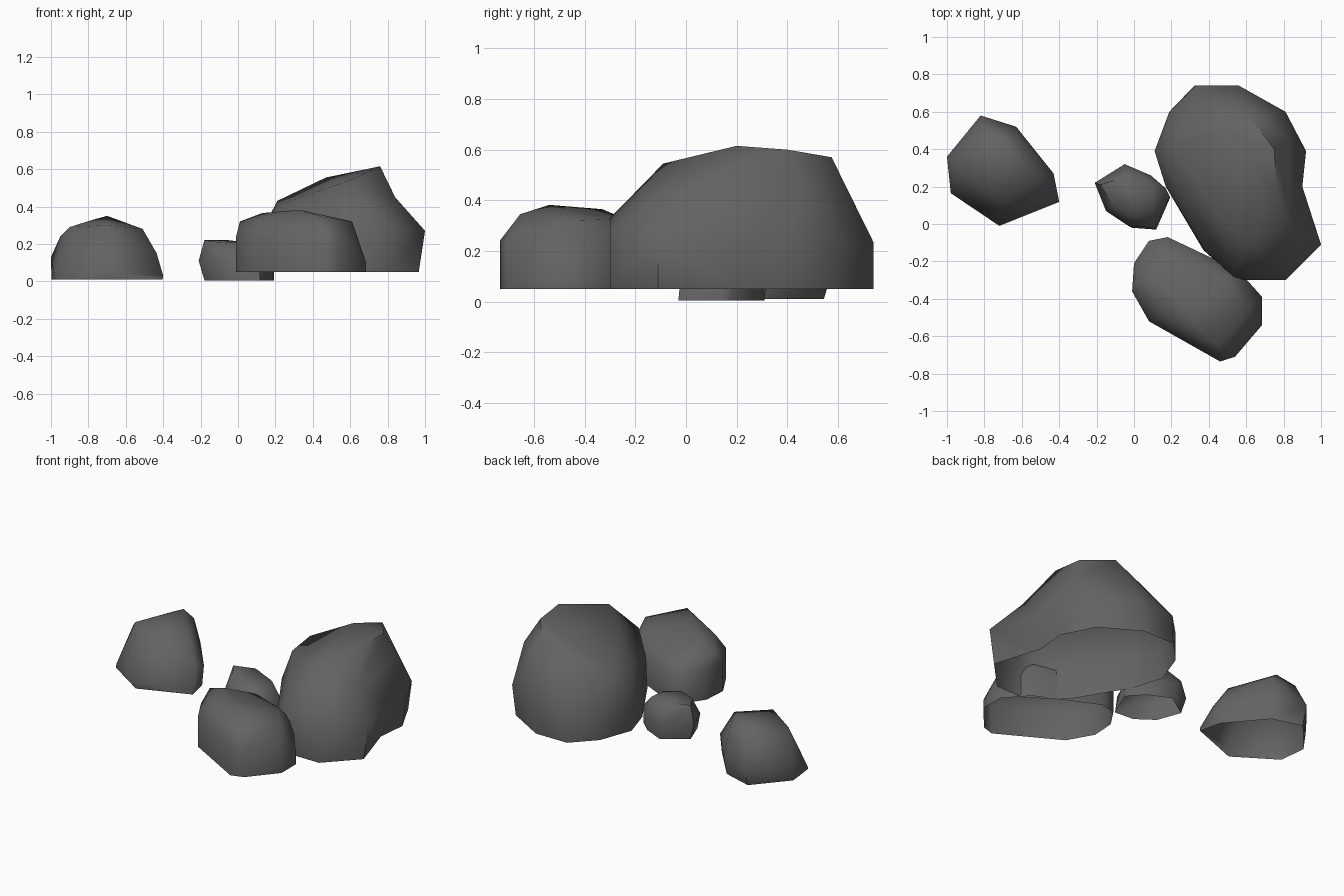
import bpy, bmesh
from mathutils import Vector

if "Cube" in bpy.data.objects:
    bpy.data.objects.remove(bpy.data.objects["Cube"])

stone = bpy.data.materials.new("dark grey stone")
stone.diffuse_color = (0.13, 0.122, 0.128, 1)
stone.use_nodes = True
stone.node_tree.nodes["Principled BSDF"].inputs["Base Color"].default_value = stone.diffuse_color


def rock(name, outline, waist, base, taper, crown, folds=()):
    """Boulder: hull of a base ring, a waist ring and crown points, open underneath.
    outline points may carry their own waist height; taper = base ring scale x, y, shift x, y;
    folds = (hull point, pressed-in point)."""
    n = len(outline)
    cx = sum(p[0] for p in outline) / n
    cy = sum(p[1] for p in outline) / n
    sx, sy, dx, dy = taper
    bm = bmesh.new()
    for x, y, *z in outline:
        bm.verts.new((x, y, z[0] if z else waist))
        bm.verts.new((cx + (x - cx) * sx + dx, cy + (y - cy) * sy + dy, base))
    for p in crown:
        bm.verts.new(p)
    for start, end in folds:
        bm.verts.new(start)
    bmesh.ops.convex_hull(bm, input=bm.verts[:])
    bmesh.ops.delete(bm, geom=[v for v in bm.verts if not v.link_faces], context='VERTS')
    bmesh.ops.recalc_face_normals(bm, faces=bm.faces[:])
    # press the fold points inwards to make hollows
    for start, end in folds:
        for v in bm.verts:
            if (v.co - Vector(start)).length < 0.001:
                v.co = Vector(end)
    # open underside
    under = [f for f in bm.faces if all(abs(v.co.z - base) < 0.002 for v in f.verts)]
    bmesh.ops.delete(bm, geom=under, context='FACES')
    me = bpy.data.meshes.new(name)
    bm.to_mesh(me)
    bm.free()
    me.materials.append(stone)
    ob = bpy.data.objects.new(name, me)
    bpy.context.collection.objects.link(ob)
    bpy.ops.object.select_all(action='DESELECT')
    ob.select_set(True)
    bpy.context.view_layer.objects.active = ob
    bpy.ops.object.shade_smooth_by_angle(angle=1.05)


# Left boulder
rock("left_rock",
     [(-.82, .58), (-.63, .52), (-.43, .27), (-.40, .12, .03), (-.72, -.01, .05), (-.98, .17, .03), (-1, .36)],
     .13, .01, (.99, .93, 0, -.015),
     [(-.95, .30, .24), (-.90, .25, .29), (-.70, .12, .30), (-.51, .24, .28), (-.435, .19, .15),
      (-.70, .45, .35), (-.79, .35, .325), (-.80, .50, .29), (-.64, .47, .30)])

# Small pebble in the middle
rock("small_rock",
     [(-.21, .22), (-.05, .32), (.09, .26), (.17, .19), (.19, .15), (.11, -.02), (-.03, -.01), (-.15, .07)],
     .11, .005, (.93, 1, .015, -.01),
     [(-.18, .21, .22), (-.05, .25, .22), (0, .05, .205), (.10, .08, .19), (.10, .2, .2), (-.11, .10, .21)])

# Front boulder
rock("front_rock",
     [(.18, -.07), (.08, -.09), (0, -.21), (-.01, -.36), (.08, -.52), (.26, -.62), (.46, -.735),
      (.54, -.71), (.685, -.54, .10), (.685, -.39, .10), (.56, -.25), (.36, -.16)],
     .24, .05, (1, 1, 0, 0),
     [(.01, -.30, .32), (.13, -.33, .365), (.33, -.54, .382), (.30, -.43, .37), (.61, -.46, .32),
      (.50, -.30, .325), (.20, -.18, .30), (.45, -.655, .345), (.13, -.48, .33)])

# Large sloping boulder, with a fold running down its right side
rock("large_rock",
     [(.33, .74), (.56, .74), (.81, .60), (.92, .39), (1, -.11, .27), (.81, -.30, .28), (.60, -.30, .33),
      (.38, -.14), (.17, .20), (.11, .39), (.19, .60)],
     .235, .05, (.96, 1, -.015, 0),
     [(.21, .25, .405), (.21, .43, .43), (.36, .55, .475), (.62, .575, .57), (.75, .40, .60),
      (.76, .20, .615), (.61, -.09, .545), (.47, .50, .555), (.45, .03, .49), (.53, -.28, .34),
      (.83, .45, .45), (.55, .67, .34)],
     folds=[((.93, .02, .48), (.84, 0, .45)),
            ((.98, .20, .25), (.90, .20, .25)),
            ((.955, .20, .05), (.87, .20, .05))])
